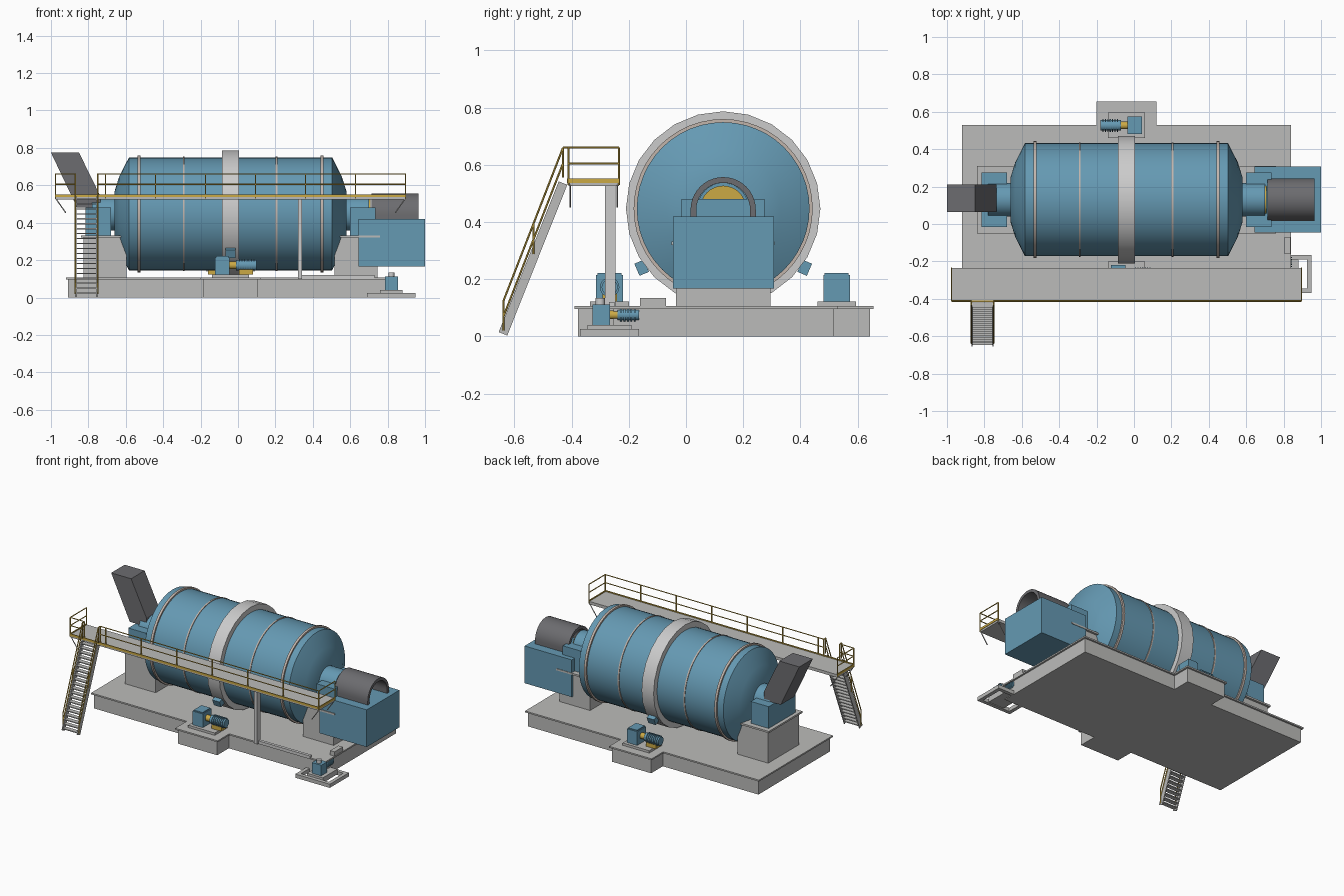
import bpy, bmesh, math
from mathutils import Vector, Matrix

if "Cube" in bpy.data.objects:
    bpy.data.objects.remove(bpy.data.objects["Cube"], do_unlink=True)


def material(name, r, g, b):
    m = bpy.data.materials.new(name)
    m.use_nodes = True
    m.diffuse_color = (r, g, b, 1)
    m.node_tree.nodes["Principled BSDF"].inputs["Base Color"].default_value = (r, g, b, 1)
    return m


BLUE = material("steel blue", 0.13, 0.32, 0.45)
GREY = material("concrete grey", 0.5, 0.5, 0.49)
PALE = material("pale grey", 0.6, 0.6, 0.6)
DARK = material("dark grey", 0.15, 0.15, 0.16)
YELLOW = material("safety yellow", 0.6, 0.4, 0.06)
BEIGE = material("flange beige", 0.54, 0.46, 0.41)

AX_Y, AX_Z, MID = 0.13, 0.447, -0.04     # drum axis and middle


def finish(name, bm, mat, smooth=False):
    bmesh.ops.recalc_face_normals(bm, faces=bm.faces[:])
    me = bpy.data.meshes.new(name)
    bm.to_mesh(me)
    bm.free()
    me.materials.append(mat)
    ob = bpy.data.objects.new(name, me)
    bpy.context.collection.objects.link(ob)
    if smooth:
        bpy.ops.object.select_all(action="DESELECT")
        ob.select_set(True)
        bpy.context.view_layer.objects.active = ob
        bpy.ops.object.shade_smooth_by_angle(angle=math.radians(32))
    return ob


def add_box(bm, x, y, z):
    c = Vector((sum(x) / 2, sum(y) / 2, sum(z) / 2))
    s = (x[1] - x[0], y[1] - y[0], z[1] - z[0], 1)
    bmesh.ops.create_cube(bm, size=1, matrix=Matrix.Translation(c) @ Matrix.Diagonal(s))


def add_rod(bm, a, b, r, n=6):
    a, b = Vector(a), Vector(b)
    rot = (b - a).to_track_quat("Z", "Y").to_matrix().to_4x4()
    bmesh.ops.create_cone(bm, cap_ends=True, segments=n, radius1=r, radius2=r,
                          depth=(b - a).length, matrix=Matrix.Translation((a + b) / 2) @ rot)


def box(name, x, y, z, mat):
    bm = bmesh.new()
    add_box(bm, x, y, z)
    return finish(name, bm, mat)


def rod(name, a, b, r, mat, n=24):
    bm = bmesh.new()
    add_rod(bm, a, b, r, n)
    return finish(name, bm, mat, True)


def add_prism(bm, points, offset):
    f = bm.faces.new([bm.verts.new(p) for p in points])
    moved = bmesh.ops.extrude_face_region(bm, geom=[f])["geom"]
    bmesh.ops.translate(bm, vec=offset, verts=[v for v in moved if isinstance(v, bmesh.types.BMVert)])
    bm.faces.ensure_lookup_table()
    if not f.is_valid or len(f.link_loops if hasattr(f, "link_loops") else f.loops) == 0:
        return
    if all(len(e.link_faces) < 2 for e in f.edges):
        bm.faces.remove(f)


def prism(name, points, offset, mat, smooth=False):
    bm = bmesh.new()
    add_prism(bm, points, offset)
    return finish(name, bm, mat, smooth)


def lathe(name, profile, mat, n=48, closed=False):
    bm = bmesh.new()
    vs = [bm.verts.new((x, AX_Y, AX_Z + r)) for x, r in profile]
    pairs = list(zip(vs, vs[1:])) + ([(vs[-1], vs[0])] if closed else [])
    edges = [bm.edges.new(p) for p in pairs]
    bmesh.ops.spin(bm, geom=vs + edges, cent=(0, AX_Y, AX_Z), axis=(1, 0, 0),
                   angle=math.tau, steps=n, use_duplicate=False)
    bmesh.ops.remove_doubles(bm, verts=bm.verts[:], dist=1e-4)
    return finish(name, bm, mat, True)


# Foundation: wide slab with a bay on each long side
def slab(name, d, z0, z1):
    xa, xb, ya, yb = -0.92 + d, 0.84 - d, -0.265 + d, 0.53 - d
    pa, pb, qa, qb = -0.2 + d, 0.12 - d, -0.39 + d, 0.655 - d
    plan = [(xa, ya), (pa, ya), (pa, qa), (pb, qa), (pb, ya), (xb, ya),
            (xb, yb), (pb, yb), (pb, qb), (pa, qb), (pa, yb), (xa, yb)]
    prism(name, [(x, y, z0) for x, y in plan], (0, 0, z1 - z0), GREY)


slab("foundation", 0.012, 0, 0.096)
slab("foundation_lip", 0, 0.096, 0.106)

# Drum shell, girth ring and flanges
half = [(0.62, 0), (0.62, 0.12), (0.595, 0.2), (0.543, 0.302)]
lathe("drum", [(MID - x, r) for x, r in half] + [(MID + x, r) for x, r in half[::-1]], BLUE)
lathe("girth_ring", [(MID + x, r) for x, r in
                     [(-0.045, 0.29), (-0.045, 0.34), (0.045, 0.34), (0.045, 0.29)]],
      PALE, 24, True)
for i, (x, w, r) in enumerate([(-0.53, 0.008, 0.313), (-0.29, 0.005, 0.306),
                               (0.205, 0.005, 0.306), (0.45, 0.008, 0.313)]):
    lathe(f"flange_{i + 1}", [(x - w, 0.295), (x - w, r), (x + w, r), (x + w, 0.295)], BEIGE, 48, True)

# Trunnions, bearings and piers at both ends
for side, s in (("feed", -1), ("discharge", 1)):
    def span(a, b):
        return sorted((MID + s * a, MID + s * b))
    rod(side + "_trunnion", (MID + s * 0.6, AX_Y, AX_Z), (MID + s * 0.74, AX_Y, AX_Z), 0.09, BLUE, 32)
    box(side + "_bearing", span(0.64, 0.775), (-0.015, 0.275), (0.33, 0.48), BLUE)
    box(side + "_pier", span(0.555, 0.785), (-0.035, 0.295), (0.1, 0.32), GREY)
    box(side + "_pier_cap", span(0.54, 0.8), (-0.05, 0.31), (0.32, 0.332), GREY)
rod("trunnion_face", (0.69, AX_Y, AX_Z), (0.708, AX_Y, AX_Z), 0.08, YELLOW, 32)

# Discharge hopper and arched cover
box("discharge_hopper", (0.645, 1.0), (-0.045, 0.307), (0.167, 0.42), BLUE)
arc = [math.pi * i / 20 for i in range(21)]


def arch(r):
    curve = [(AX_Y + r * math.cos(a), 0.443 + r * math.sin(a)) for a in arc]
    return [(AX_Y + r, 0.415)] + curve + [(AX_Y - r, 0.415)]


prism("arched_cover", [(0.715, y, z) for y, z in arch(0.114) + arch(0.094)[::-1]],
      (0.25, 0, 0), DARK, True)

# Sloping feed chute
prism("feed_chute", [(x, 0.065, z) for x, z in [(-1, 0.775), (-0.85, 0.775), (-0.735, 0.54),
                                                (-0.735, 0.48), (-0.86, 0.48)]], (0, 0.145, 0), DARK)

# Pads hanging from the ring
for s in (-1, 1):
    bm = bmesh.new()
    place = Matrix.Translation((MID, AX_Y + s * 0.285, 0.24)) @ Matrix.Rotation(s * -0.4, 4, "X")
    bmesh.ops.create_cube(bm, size=1, matrix=place @ Matrix.Diagonal((0.055, 0.036, 0.046, 1)))
    finish("ring_pad", bm, BLUE)

# Two drive units, turned half a circle from each other
for side, s in (("front", 1), ("back", -1)):
    def at(x, y, z):
        return (MID + s * x, AX_Y + s * y, z)

    def dbox(name, x, y, z, mat):
        p, q = at(x[0], y[0], 0), at(x[1], y[1], 0)
        box(f"{side}_{name}", sorted((p[0], q[0])), sorted((p[1], q[1])), z, mat)
    yc = -0.397
    dbox("drive_base", (-0.1, 0.1), (-0.465, -0.33), (0.1, 0.122), GREY)
    dbox("gearbox", (-0.082, -0.005), (yc - 0.047, yc + 0.047), (0.122, 0.215), BLUE)
    dbox("gearbox_lid", (-0.077, -0.01), (yc - 0.042, yc + 0.042), (0.215, 0.222), BLUE)
    dbox("motor_foot", (0.045, 0.12), (yc - 0.025, yc + 0.025), (0.122, 0.15), YELLOW)
    rod(side + "_coupling", at(-0.01, yc, 0.172), at(0.035, yc, 0.172), 0.02, YELLOW)
    bm = bmesh.new()
    add_rod(bm, at(0.03, yc, 0.172), at(0.14, yc, 0.172), 0.028, 20)
    for i in range(7):
        x = 0.045 + i * 0.013
        add_rod(bm, at(x, yc, 0.172), at(x + 0.006, yc, 0.172), 0.034, 20)
    finish(side + "_motor", bm, BLUE, True)

# Walkway
X0, X1, YF, YB = -0.975, 0.895, -0.41, -0.235
SA, SB = -0.87, -0.75                     # stair opening
box("walkway_deck", (X0, X1), (YF, YB), (0.525, 0.545), GREY)
bm = bmesh.new()
add_box(bm, (X0, X1), (YF - 0.006, YF), (0.537, 0.552))
for x in (X0, X1):
    add_box(bm, (x - 0.003, x + 0.003), (YF, YB), (0.537, 0.552))
finish("kick_plate", bm, YELLOW)

bm = bmesh.new()
R = 0.0035
for z in (0.605, 0.66):
    for a, b in ((X0, SA), (SB, X1)):
        add_rod(bm, (a, YF, z), (b, YF, z), R)
    for x in (X0, X1):
        add_rod(bm, (x, YF, z), (x, YB, z), R)
posts = [(X0 + (X1 - X0) * i / 7, YF) for i in range(8)]
for x, y in posts + [(X0, YB), (X1, YB), (SA, YF), (SB, YF)]:
    add_rod(bm, (x, y, 0.53), (x, y, 0.66), R)
finish("walkway_railing", bm, YELLOW)

bm = bmesh.new()
for x, s in ((X0, 1), (X1, -1)):
    for y in (YF + 0.005, YB - 0.005):
        add_rod(bm, (x, y, 0.53), (x + s * 0.055, y, 0.452), 0.003)
finish("walkway_braces", bm, GREY)

# Stair with stringers, treads and handrails
bm = bmesh.new()
for x in (SA, SB - 0.006):
    add_prism(bm, [(x, y, z) for y, z in [(-0.655, 0.015), (-0.625, 0.003), (-0.415, 0.53),
                                          (-0.445, 0.542)]], (0.006, 0, 0))
for i in range(20):
    t = (i + 0.5) / 20
    y, z = -0.638 + 0.208 * t, 0.01 + 0.53 * t
    add_box(bm, (SA, SB), (y - 0.015, y + 0.015), (z - 0.003, z + 0.003))
finish("stair", bm, GREY)

bm = bmesh.new()
for x in (SA, SB):
    for dz in (0, 0.055):
        add_rod(bm, (x, -0.638, 0.07 + dz), (x, -0.43, 0.605 + dz), R)
    for t in (0, 0.5, 1):
        y, z = -0.638 + 0.208 * t, 0.07 + 0.535 * t
        add_rod(bm, (x, y, z - 0.05), (x, y, z + 0.055), R)
    add_rod(bm, (x, -0.43, 0.66), (x, YF, 0.66), R)
finish("stair_handrails", bm, YELLOW)

# Riser pipe and its run to the pump
bm = bmesh.new()
add_box(bm, (0.32, 0.343), (-0.283, -0.247), (0.1, 0.527))
add_box(bm, (0.32, 0.73), (-0.27, -0.25), (0.1, 0.12))
finish("riser_pipe", bm, PALE)
box("pipe_stub", (0.805, 0.838), (-0.16, -0.07), (0.1, 0.135), GREY)

# Pump on an open skid frame
bm = bmesh.new()
for x in ((0.69, 0.715), (0.925, 0.95)):
    add_box(bm, x, (-0.37, -0.165), (0, 0.025))
for y in ((-0.37, -0.345), (-0.19, -0.165)):
    add_box(bm, (0.715, 0.925), y, (0, 0.025))
add_box(bm, (0.76, 0.88), (-0.345, -0.19), (0.005, 0.04))
finish("pump_skid", bm, GREY)
box("pump_body", (0.785, 0.855), (-0.327, -0.265), (0.04, 0.112), BLUE)
rod("pump_outlet", (0.82, -0.3, 0.112), (0.82, -0.3, 0.135), 0.016, PALE)
rod("pump_coupling", (0.82, -0.27, 0.075), (0.82, -0.235, 0.075), 0.015, YELLOW)
bm = bmesh.new()
add_rod(bm, (0.82, -0.24, 0.075), (0.82, -0.165, 0.075), 0.019, 20)
for i in range(5):
    y = -0.23 + i * 0.012
    add_rod(bm, (0.82, y, 0.075), (0.82, y + 0.006, 0.075), 0.024, 20)
finish("pump_motor", bm, BLUE, True)
